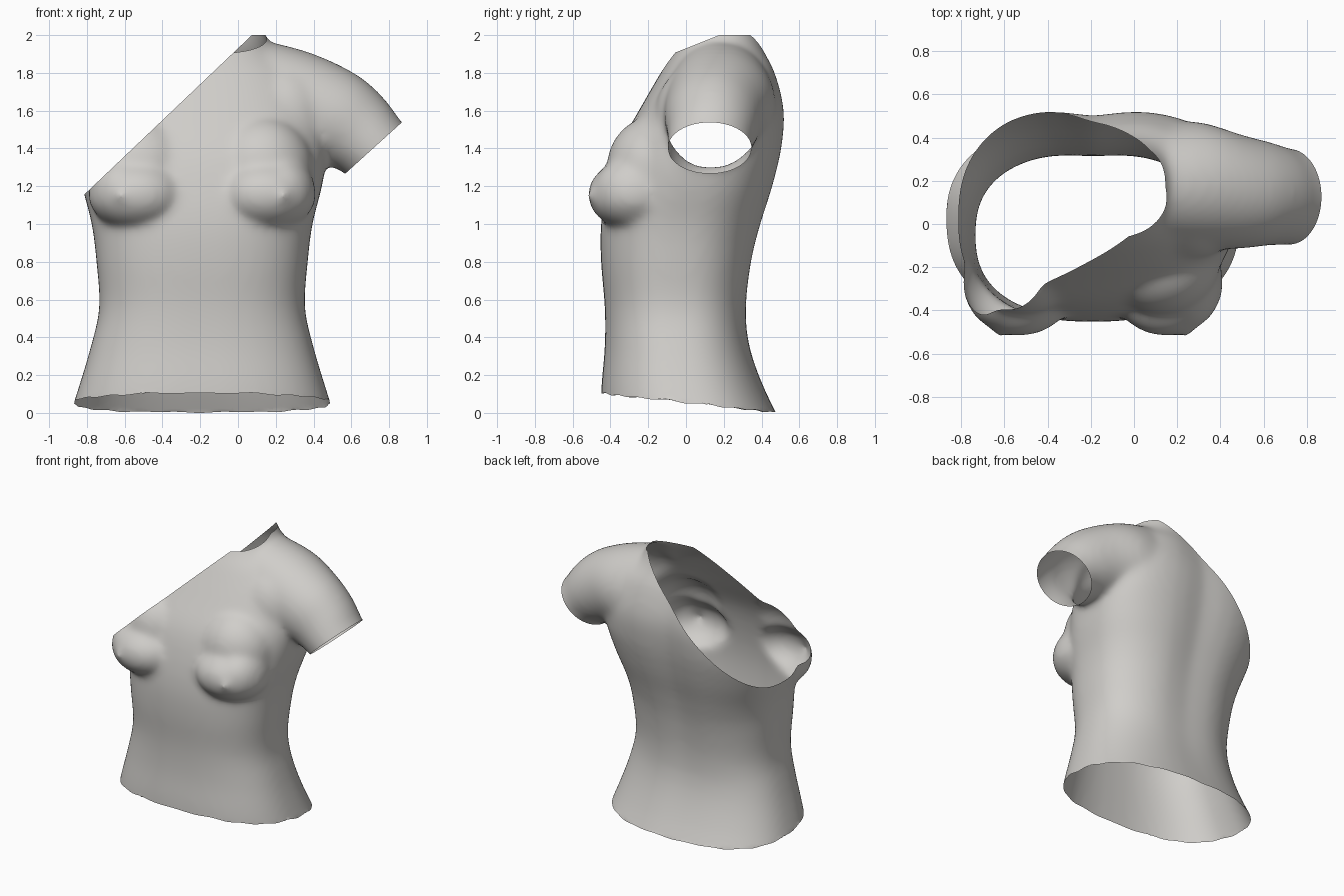
import bpy, bmesh, math
from mathutils import Vector, Matrix

cube = bpy.data.objects.get("Cube")
if cube:
    bpy.data.objects.remove(cube, do_unlink=True)

MID = -0.19      # body midline in x
SEG = 48


def loft(bm, rings):
    """Skin closed rings of points and cap both ends."""
    loops = [[bm.verts.new(p) for p in ring] for ring in rings]
    for a, b in zip(loops, loops[1:]):
        for i in range(SEG):
            j = (i + 1) % SEG
            bm.faces.new((a[i], a[j], b[j], b[i]))
    bm.faces.new(loops[0][::-1])
    bm.faces.new(loops[-1])


def spow(v, e):
    return math.copysign(abs(v) ** e, v)


def catmull(rows, steps):
    """Smoothly interpolate rows of numbers."""
    out = []
    for i in range(len(rows) - 1):
        p = [rows[max(0, min(len(rows) - 1, i + k))] for k in (-1, 0, 1, 2)]
        for s in range(steps):
            t = s / steps
            out.append([0.5 * (2 * b + (c - a) * t + (2 * a - 5 * b + 4 * c - d) * t * t
                               + (3 * b - a - 3 * c + d) * t ** 3) for a, b, c, d in zip(*p)])
    return out + [list(rows[-1])]


def torso_ring(z, half, front, back):
    pts = []
    yc, ry = (front + back) / 2, (back - front) / 2
    # the upper back is squarer, across the shoulder blades
    blade = max(0, 1 - abs(z - 1.4) / 0.5)
    for i in range(SEG):
        a = math.tau * i / SEG
        e = 0.82 - (0.12 * blade if math.sin(a) > 0 else 0)
        x = half * spow(math.cos(a), e)
        y = yc + ry * spow(math.sin(a), e)
        if math.sin(a) > 0:   # spine groove
            y -= 0.03 * math.exp(-x * x / 0.02) * max(0, min(1, z))
        pts.append((MID + x, y, z))
    return pts


def arm_ring(x, y, z, tilt, ru, ry):
    up = Vector((math.sin(tilt), 0, math.cos(tilt)))
    return [Vector((x, y, z)) + up * ru * math.sin(a) + Vector((0, ry * math.cos(a), 0))
            for a in (math.tau * i / SEG for i in range(SEG))]


def ball(bm, centre, size):
    m = Matrix.Translation(centre) @ Matrix.Diagonal((*size, 1))
    bmesh.ops.create_uvsphere(bm, u_segments=32, v_segments=20, radius=1, matrix=m)


def cut(bm, point, normal, faces):
    """Slice the given faces and drop what lies beyond the plane."""
    geom = {e for f in faces for e in (*f.verts, *f.edges, f)}
    bmesh.ops.bisect_plane(bm, geom=list(geom), dist=1e-5, plane_co=point,
                           plane_no=normal, clear_outer=True)


bm = bmesh.new()

# Torso: height, half width, front, back
torso = [(-0.2, 0.76, -0.45, 0.58), (0.1, 0.665, -0.45, 0.43), (0.35, 0.59, -0.43, 0.345),
         (0.56, 0.545, -0.43, 0.33), (0.8, 0.56, -0.45, 0.36), (1.0, 0.585, -0.45, 0.41),
         (1.2, 0.635, -0.42, 0.47), (1.4, 0.665, -0.36, 0.515), (1.6, 0.65, -0.25, 0.53),
         (1.8, 0.54, -0.135, 0.485), (1.95, 0.36, -0.05, 0.42), (2.2, 0.27, 0.02, 0.36)]
loft(bm, [torso_ring(*r) for r in catmull(torso, 4)])

# Shoulder and upper arm: centre, tilt, radii
arm = [(0.05, 0.18, 1.65, 0, 0.335, 0.28), (0.28, 0.18, 1.62, 0.35, 0.305, 0.295),
       (0.48, 0.15, 1.56, 0.58, 0.275, 0.265), (0.61, 0.14, 1.49, 0.74, 0.24, 0.24),
       (0.72, 0.125, 1.4, 0.84, 0.203, 0.223), (0.9, 0.12, 1.21, 0.84, 0.19, 0.21)]
loft(bm, [arm_ring(*r) for r in catmull(arm, 4)])

# Muscle running from the chest into the shoulder
ball(bm, (0.24, 0.07, 1.55), (0.27, 0.24, 0.3))

# Chest forms, mirrored about the midline
for s in (-1, 1):
    ball(bm, (MID + s * 0.34, -0.27, 1.155), (0.265, 0.25, 0.19))
    ball(bm, (MID + s * 0.42, -0.27, 1.17), (0.18, 0.22, 0.19))
    ball(bm, (MID + s * 0.32, -0.17, 1.3), (0.27, 0.25, 0.27))
    ball(bm, (MID + s * 0.43, -0.48, 1.15), (0.04, 0.045, 0.04))

bmesh.ops.recalc_face_normals(bm, faces=bm.faces)
mesh = bpy.data.meshes.new("torso_shell")
bm.to_mesh(mesh)
bm.free()
obj = bpy.data.objects.new("torso_shell", mesh)
bpy.context.collection.objects.link(obj)

# Blend the forms into one skin
remesh = obj.modifiers.new("blend", 'REMESH')
remesh.mode = 'VOXEL'
remesh.voxel_size = 0.02
smooth = obj.modifiers.new("soften", 'SMOOTH')
smooth.factor = 0.5
smooth.iterations = 18
deps = bpy.context.evaluated_depsgraph_get()
bm = bmesh.new()
bm.from_mesh(bpy.data.meshes.new_from_object(obj.evaluated_get(deps)))
obj.modifiers.clear()

# Arm end, sliced on the arm alone
arm_faces = [f for f in bm.faces
             if f.calc_center_median().x > 0.5 and f.calc_center_median().z > 0.8]
cut(bm, (0.715, 0, 1.4), (0.67, 0, -0.74), arm_faces)

# Diagonal break, neck top, neck front, hem
for point, normal in [((0, 0, 1.93), (-0.78, 0, 0.82)),
                      ((0, 0, 2.0), (0, 0, 1)),
                      ((0, -0.05, 1.91), (0, -0.37, 0.93)),
                      ((0, 0, 0.055), (0, -0.11, -1))]:
    cut(bm, point, normal, bm.faces[:])

# Ragged hem, resting on the ground
hem = [v for v in bm.verts if v.co.z < 0.2]
for v in hem:
    if v.is_boundary:
        v.co.z += 0.006 * math.sin(v.co.x * 23) * math.cos(v.co.y * 31)
low = min(v.co.z for v in hem)
for v in hem:
    v.co.z -= low * (1 - v.co.z / 0.2)
bm.to_mesh(mesh)
bm.free()

# Stone colour
mat = bpy.data.materials.new("warm grey stone")
mat.use_nodes = True
colour = (0.63, 0.615, 0.59, 1)
mat.diffuse_color = colour
bsdf = next(n for n in mat.node_tree.nodes if n.type == 'BSDF_PRINCIPLED')
bsdf.inputs["Base Color"].default_value = colour
mesh.materials.clear()
mesh.materials.append(mat)

bpy.ops.object.select_all(action='DESELECT')
bpy.context.view_layer.objects.active = obj
obj.select_set(True)
bpy.ops.object.shade_smooth_by_angle(angle=math.radians(40))
